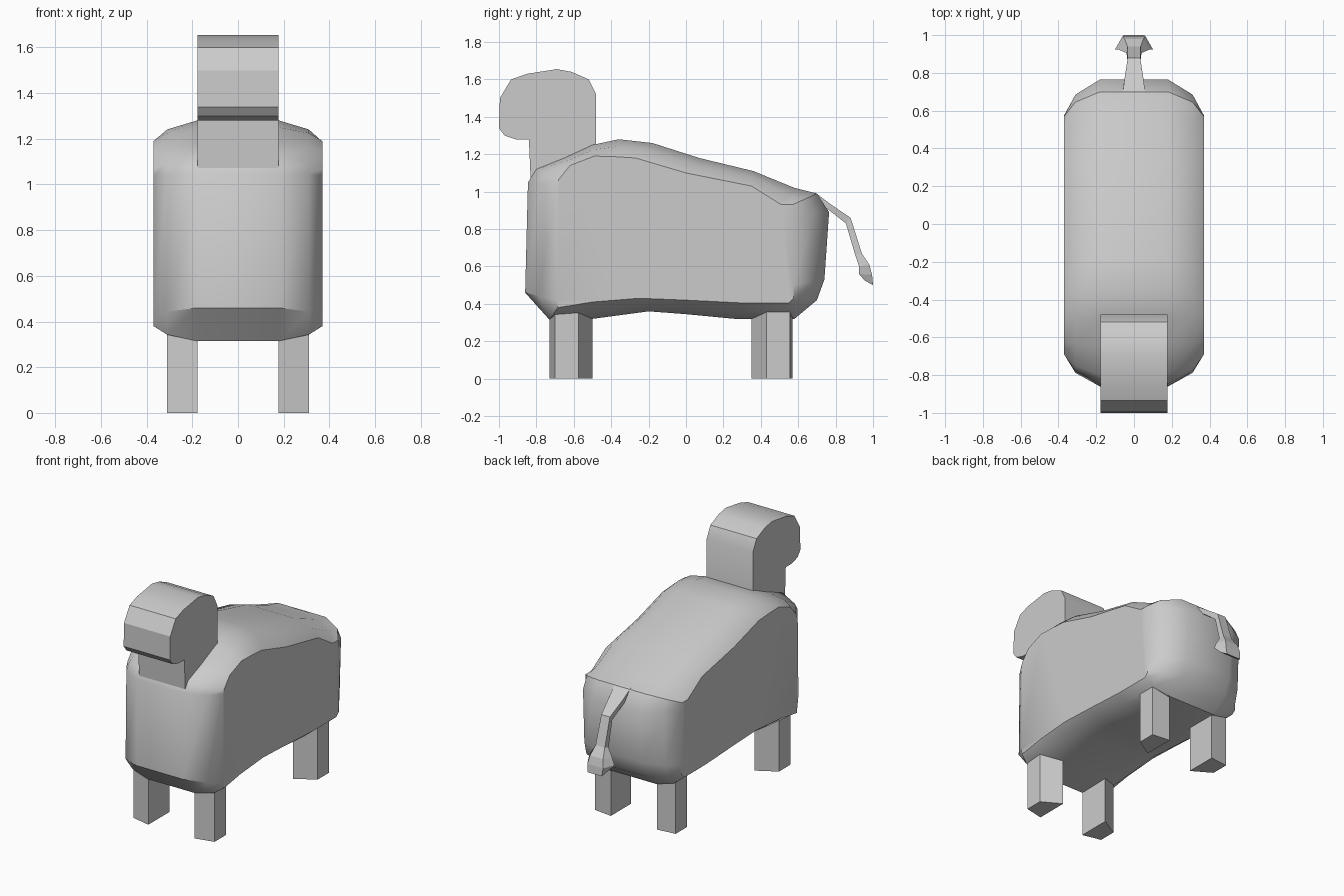
import bpy, bmesh
from mathutils import Vector

if "Cube" in bpy.data.objects:
    bpy.data.objects.remove(bpy.data.objects["Cube"])


def loft(name, rings, smooth=None):
    """Skin a closed solid through rings of equal point count."""
    bm = bmesh.new()
    loops = [[bm.verts.new(Vector(p)) for p in ring] for ring in rings]
    n = len(loops[0])
    for a, b in zip(loops, loops[1:]):
        for i in range(n):
            j = (i + 1) % n
            bm.faces.new((a[i], a[j], b[j], b[i]))
    bm.faces.new(loops[0][::-1])
    bm.faces.new(loops[-1])
    bmesh.ops.recalc_face_normals(bm, faces=bm.faces)
    mesh = bpy.data.meshes.new(name)
    bm.to_mesh(mesh)
    bm.free()
    obj = bpy.data.objects.new(name, mesh)
    bpy.context.collection.objects.link(obj)
    if smooth:
        bpy.ops.object.select_all(action='DESELECT')
        obj.select_set(True)
        bpy.context.view_layer.objects.active = obj
        bpy.ops.object.shade_smooth_by_angle(angle=smooth)
    return obj


def slice_x(x, profile):
    return [(x, y, z) for y, z in profile]


# Body: central side profile, shrinking to an inset profile on the flanks
middle = [(-.73, .315), (-.86, .46), (-.845, 1.05), (-.80, 1.12), (-.65, 1.18),
          (-.50, 1.25), (-.36, 1.28), (-.18, 1.26), (.07, 1.18), (.36, 1.11),
          (.58, 1.02), (.70, .99), (.765, .89), (.74, .53), (.70, .42),
          (.58, .32), (.26, .32), (0, .345), (-.20, .36), (-.50, .32)]
flank = [(-.685, .38), (-.69, .42), (-.69, 1.04), (-.68, 1.065), (-.62, 1.14),
         (-.49, 1.19), (-.38, 1.187), (-.27, 1.18), (0, 1.10), (.35, 1.03),
         (.51, .93), (.57, .93), (.575, .88), (.575, .50), (.575, .43),
         (.55, .405), (.30, .405), (0, .42), (-.25, .43), (-.50, .41)]
shoulder = [Vector(f).lerp(Vector(m), 0.58) for f, m in zip(flank, middle)]
half = [(.18, middle), (.31, shoulder), (.37, flank)]
loft("body", [slice_x(-x, p) for x, p in reversed(half)] +
     [slice_x(x, p) for x, p in half], smooth=0.6)

# Head and neck: one flat-sided extrusion
head = [(-.83, 1.05), (-.84, 1.28), (-.91, 1.28), (-.97, 1.30), (-1.0, 1.34),
        (-.995, 1.50), (-.935, 1.60), (-.85, 1.63), (-.69, 1.655), (-.61, 1.64),
        (-.52, 1.60), (-.48, 1.52), (-.48, 1.05)]
loft("head_and_neck", [slice_x(x, head) for x in (-.177, .177)], smooth=0.5)

# Legs: trapezoid prisms, narrower on the outer side
for end, inner, outer in (("front", (-.73, -.50), (-.70, -.575)),
                          ("back", (.35, .57), (.43, .555))):
    for side, s in (("left", 1), ("right", -1)):
        base = [(.177 * s, inner[0]), (.177 * s, inner[1]),
                (.31 * s, outer[1]), (.31 * s, outer[0])]
        loft(f"{end}_leg_{side}", [[(x, y, z) for x, y in base] for z in (0, .40)])

# Tail: (top y, top z, top half width, under y, under z, under half width)
tail = [(.69, .995, .06, .70, .92, .06), (.77, .935, .05, .76, .905, .05),
        (.88, .86, .033, .855, .83, .033), (.94, .67, .035, .905, .66, .04),
        (.98, .61, .05, .925, .60, .085), (.995, .555, .06, .925, .56, .10),
        (1.0, .50, .055, .955, .525, .07)]
loft("tail", [[(-a, y, z), (a, y, z), (b, v, w), (-b, v, w)]
              for y, z, a, v, w, b in tail])
